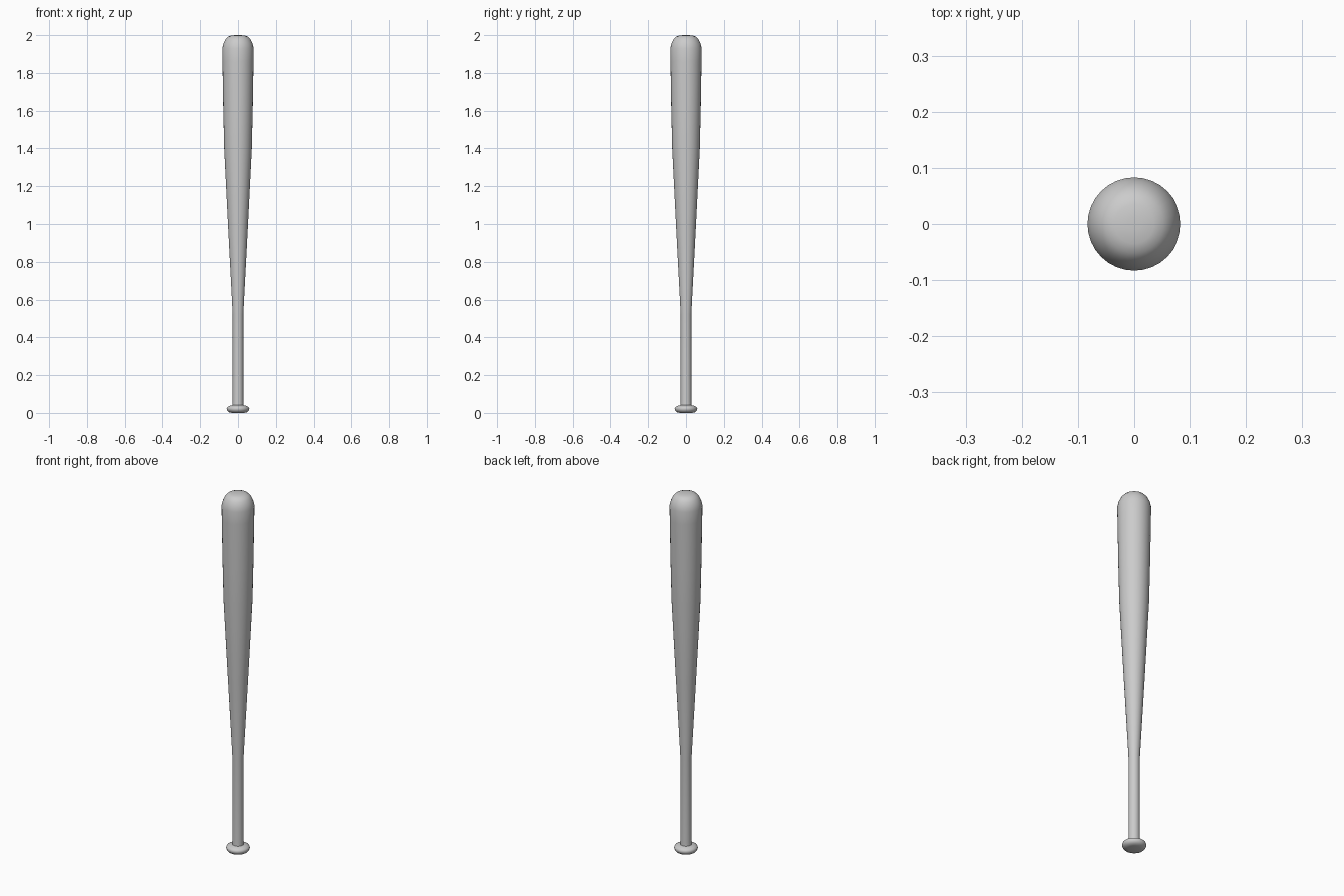
import bpy, bmesh, math

if "Cube" in bpy.data.objects:
    bpy.data.objects.remove(bpy.data.objects["Cube"])

SIDES = 32


def lathe(name, profile):
    """Revolve (radius, height) points around z and close both ends."""
    bm = bmesh.new()
    rings = []
    for r, z in profile:
        rings.append([bm.verts.new((r * math.cos(2 * math.pi * i / SIDES),
                                    r * math.sin(2 * math.pi * i / SIDES), z))
                      for i in range(SIDES)])
    for a, b in zip(rings, rings[1:]):
        for i in range(SIDES):
            j = (i + 1) % SIDES
            bm.faces.new((a[i], a[j], b[j], b[i]))
    bm.faces.new(rings[0][::-1])
    bm.faces.new(rings[-1])
    mesh = bpy.data.meshes.new(name)
    bm.to_mesh(mesh)
    bm.free()
    obj = bpy.data.objects.new(name, mesh)
    bpy.context.collection.objects.link(obj)
    bpy.ops.object.select_all(action='DESELECT')
    obj.select_set(True)
    bpy.context.view_layer.objects.active = obj
    bpy.ops.object.shade_smooth_by_angle(angle=math.radians(50))
    return obj


# Knob, handle, taper, barrel and rounded tip in one turned profile
knob = [(0.03, 0.0), (0.05, 0.004), (0.057, 0.013), (0.06, 0.022),
        (0.056, 0.031), (0.045, 0.037), (0.029, 0.041)]
handle = [(0.028, 0.06), (0.028, 0.52)]
barrel = [(0.052, 0.98), (0.073, 1.4), (0.078, 1.62), (0.082, 1.86), (0.083, 1.93)]
tip = [(0.077, 1.955), (0.066, 1.978), (0.052, 1.992), (0.035, 1.998), (0.012, 2.0)]
lathe("bat", knob + handle + barrel + tip)
